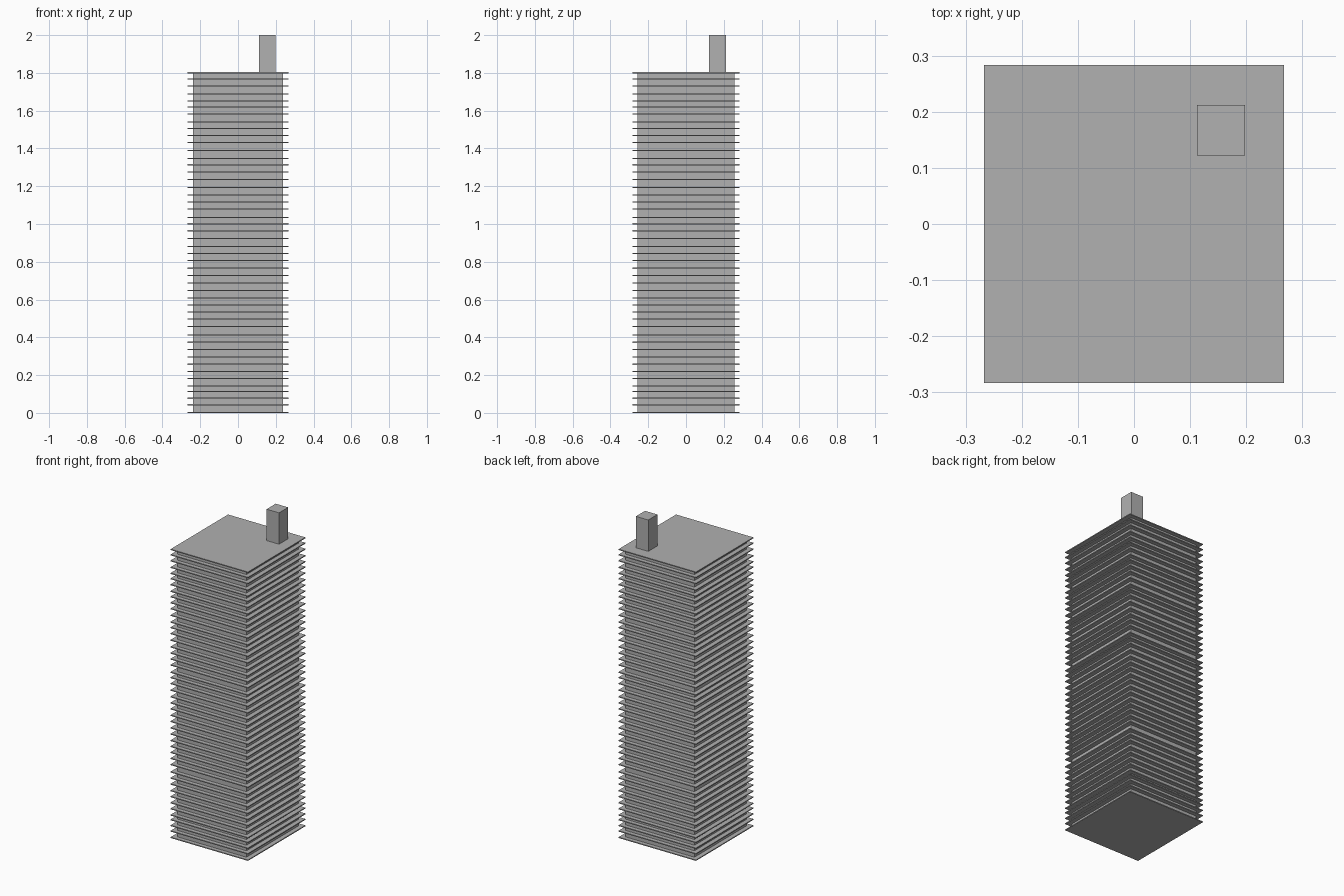
import bpy

if "Cube" in bpy.data.objects:
    bpy.data.objects.remove(bpy.data.objects["Cube"])

# Mid-dark grey for the whole building
grey = bpy.data.materials.new("dark_grey")
grey.diffuse_color = (0.44, 0.44, 0.44, 1)
grey.use_nodes = True
grey.node_tree.nodes["Principled BSDF"].inputs["Base Color"].default_value = grey.diffuse_color


def box(name, x0, x1, y0, y1, z0, z1):
    """Axis-aligned box between two corners."""
    bpy.ops.mesh.primitive_cube_add(
        size=1, location=((x0 + x1) / 2, (y0 + y1) / 2, (z0 + z1) / 2))
    ob = bpy.context.object
    ob.name = name
    ob.scale = (x1 - x0, y1 - y0, z1 - z0)
    bpy.ops.object.transform_apply(location=False, rotation=False, scale=True)
    ob.data.materials.append(grey)
    return ob


TOP = 1.804
THICK = 0.006

# Inner tower body, slightly narrower than the floor plates
box("tower_core", -0.239, 0.239, -0.258, 0.258, 0.002, TOP - 0.002)

# Floor plates: slightly uneven storey spacing, in thousandths, bottom to top
steps = [40, 34, 36, 29, 39, 37, 38, 37, 41, 37, 38, 46, 38, 37, 37, 37, 40, 38,
         40, 38, 40, 37, 38, 41, 41, 37, 33, 45, 37, 37, 38, 42, 41, 37, 34, 42,
         41, 37, 37, 34, 41, 37, 33, 37, 41, 37, 33]
k = (TOP - THICK) / sum(steps)
z = 0.0
for i, step in enumerate(steps + [0]):
    box(f"floor_plate_{i:02d}", -0.267, 0.267, -0.283, 0.283, z, z + THICK)
    z += step * k

# Rooftop block
box("rooftop_block", 0.112, 0.198, 0.122, 0.212, TOP - 0.003, 2.0)
